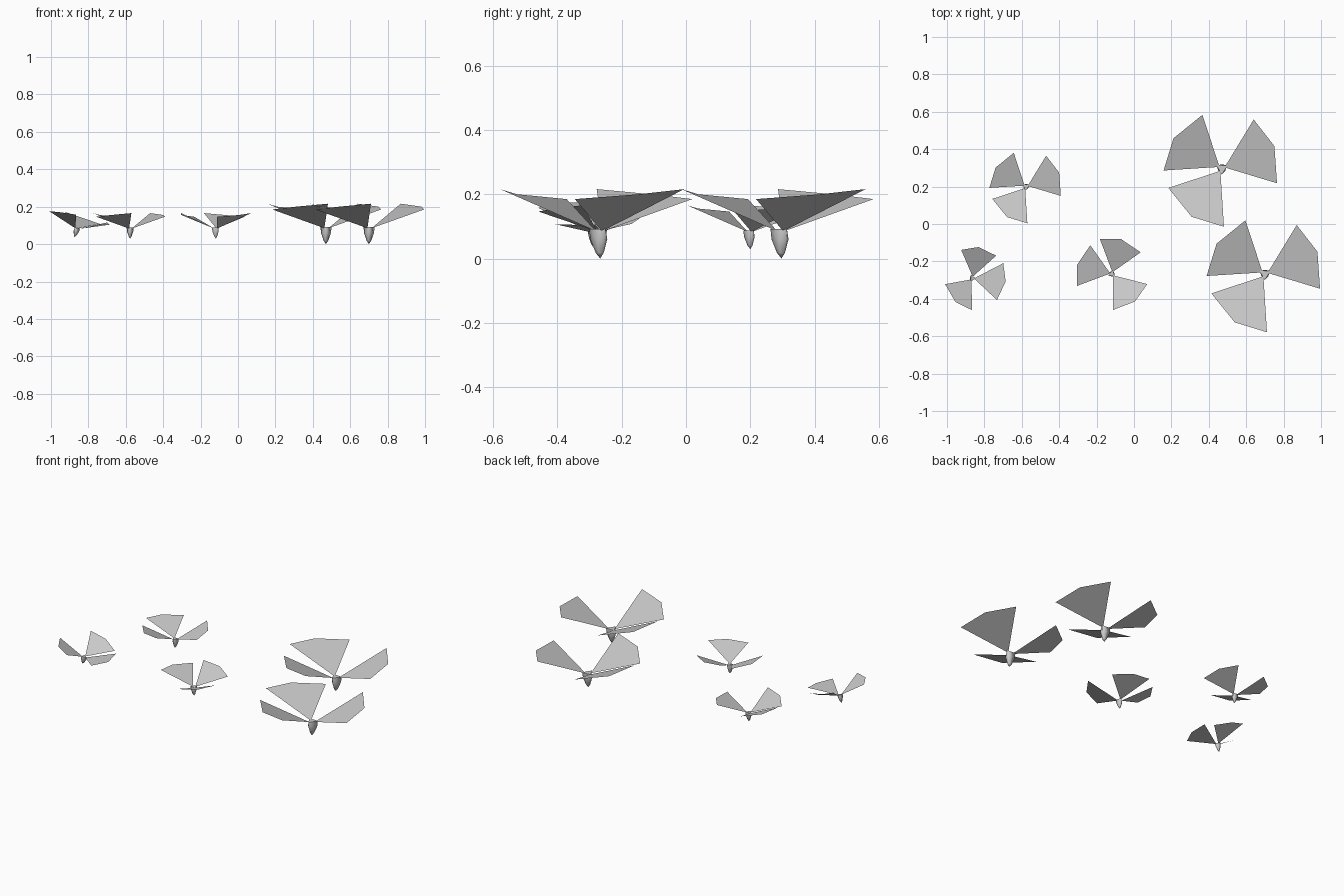
import bpy, bmesh
from math import radians, cos, sin
from mathutils import Matrix, Vector

cube = bpy.data.objects.get("Cube")
if cube:
    bpy.data.objects.remove(cube, do_unlink=True)

grey = bpy.data.materials.new("plain_grey")
grey.use_nodes = True
grey.diffuse_color = (0.6, 0.6, 0.6, 1)
grey.node_tree.nodes["Principled BSDF"].inputs["Base Color"].default_value = (0.6, 0.6, 0.6, 1)

LEAF_ANGLES = (22, 147, 237)
CROWN = 0.08  # height at which the leaves meet the stem


def polar(radius, angle, z):
    return Vector((radius * cos(radians(angle)), radius * sin(radians(angle)), z))


def finish(bm, name):
    bmesh.ops.recalc_face_normals(bm, faces=bm.faces)
    mesh = bpy.data.meshes.new(name)
    bm.to_mesh(mesh)
    bm.free()
    mesh.materials.append(grey)
    return mesh


# Leaf: one flat sheet, pointed at the base and clipped at the tip
def leaf_mesh():
    bm = bmesh.new()
    outline = [(0.015, 0, 0.005), (0.305, -37, 0.105), (0.305, 1, 0.12), (0.312, 35, 0.136)]
    face = bm.faces.new([bm.verts.new(polar(*p)) for p in outline])
    mesh = finish(bm, "leaf")
    return mesh


# Stem: a three-lobed cup narrowing to a point
def stem_mesh():
    bm = bmesh.new()
    rings = []
    for z, lobe, gap in ((0.012, 0.034, 0.017), (-0.02, 0.031, 0.022), (-0.062, 0.014, 0.011)):
        ring = []
        for i in range(6):
            ring.append(bm.verts.new(polar(gap if i % 2 else lobe, 30 + 60 * i - 2, z)))
        rings.append(ring)
    tip = bm.verts.new((0, 0, -CROWN))
    for i in range(6):
        j = (i + 1) % 6
        for a, b in zip(rings, rings[1:]):
            bm.faces.new((a[i], a[j], b[j], b[i]))
        bm.faces.new((rings[-1][i], rings[-1][j], tip))
    bm.faces.new(rings[0])
    mesh = finish(bm, "stem")
    for poly in mesh.polygons:
        poly.use_smooth = len(poly.vertices) < 6
    return mesh


LEAF, STEM = leaf_mesh(), stem_mesh()


def place(name, mesh, matrix):
    obj = bpy.data.objects.new(name, mesh)
    bpy.context.collection.objects.link(obj)
    obj.matrix_world = matrix


# Seedlings: x, y, scale, turn and sideways lean
SEEDLINGS = {
    "back_left": (0.47, 0.297, 1, 0, 0),
    "front_left": (0.70, -0.267, 1, 0, 0),
    "back_right": (-0.577, 0.2, 0.63, 0, 0),
    "front_middle": (-0.118, -0.267, 0.63, -73, 0),
    "front_right": (-0.864, -0.29, 0.55, -154, 14),
}
for name, (x, y, size, turn, lean) in SEEDLINGS.items():
    base = (Matrix.Translation((x, y, CROWN)) @ Matrix.Rotation(radians(lean), 4, "Y")
            @ Matrix.Rotation(radians(turn), 4, "Z") @ Matrix.Scale(size, 4))
    place(name + "_stem", STEM, base)
    for n, angle in enumerate(LEAF_ANGLES, 1):
        place(f"{name}_leaf_{n}", LEAF, base @ Matrix.Rotation(radians(angle), 4, "Z"))
